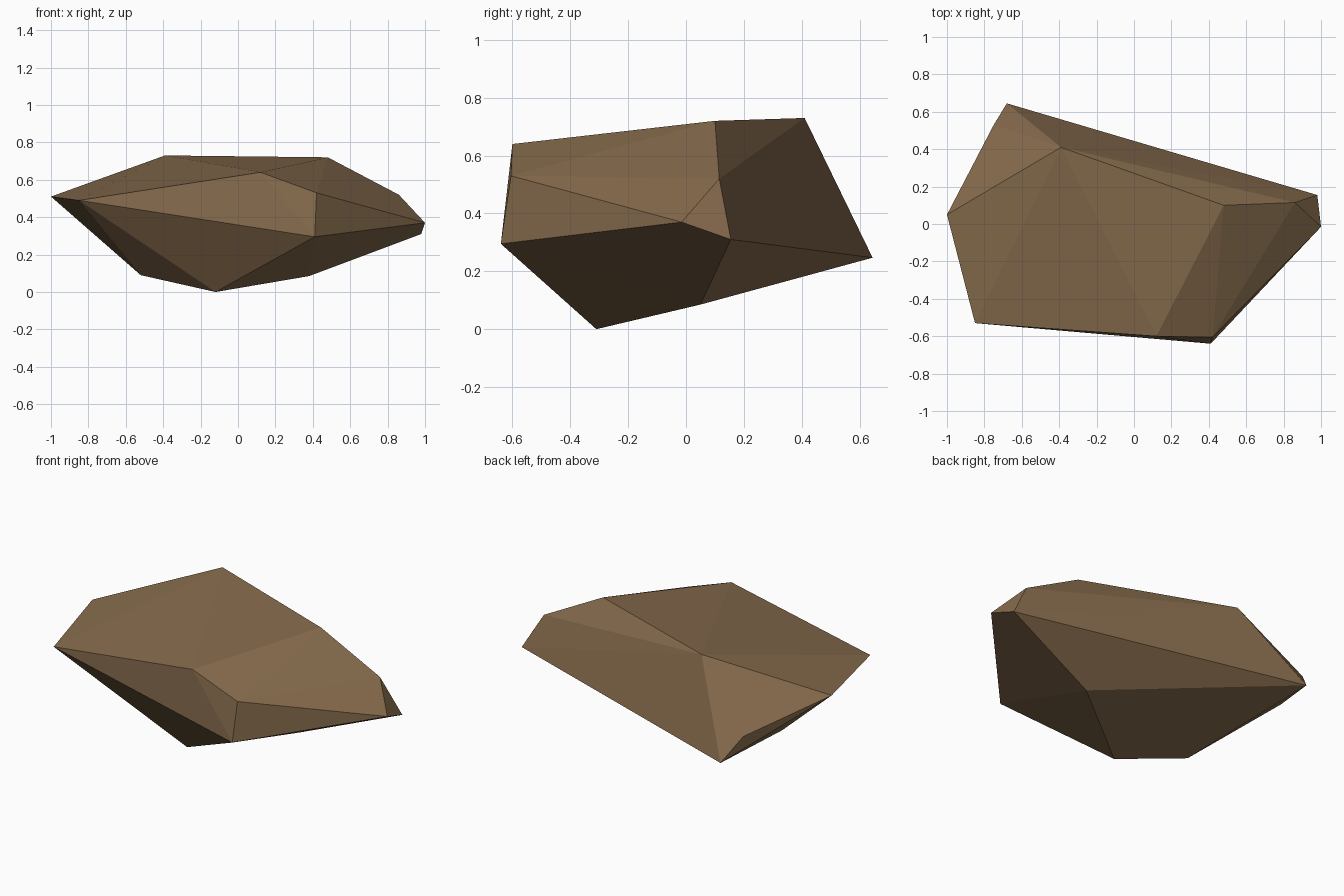
import bpy
import bmesh

# Remove the default object
default_cube = bpy.data.objects.get("Cube")
if default_cube is not None:
    bpy.data.objects.remove(default_cube, do_unlink=True)


def flat_material(name, colour):
    material = bpy.data.materials.new(name)
    material.use_nodes = True
    material.diffuse_color = colour
    shader = material.node_tree.nodes["Principled BSDF"]
    shader.inputs["Base Color"].default_value = colour
    shader.inputs["Roughness"].default_value = 1
    return material


def faceted_stone(name, corners, material):
    """Wrap a tight convex shell of flat facets around the given corners."""
    shell = bmesh.new()
    for corner in corners:
        shell.verts.new(corner)
    hull = bmesh.ops.convex_hull(shell, input=shell.verts)
    leftovers = {v for v in hull["geom_interior"] if isinstance(v, bmesh.types.BMVert)}
    bmesh.ops.delete(shell, geom=list(leftovers), context="VERTS")
    bmesh.ops.recalc_face_normals(shell, faces=shell.faces)
    for face in shell.faces:
        face.smooth = False

    mesh = bpy.data.meshes.new(name)
    shell.to_mesh(mesh)
    shell.free()
    mesh.materials.append(material)
    stone = bpy.data.objects.new(name, mesh)
    bpy.context.scene.collection.objects.link(stone)
    return stone


# Crown: the corners around the sloping top facet
crown = [(-.39, .41, .73), (.48, .1, .72), (.12, -.6, .64), (.42, -.605, .53),
         (.86, .115, .52), (-1, .05, .51), (-.85, -.53, .49)]

# Girdle: the widest corners around the middle
girdle = [(-.75, .53, .38), (1, -.015, .37), (.98, .155, .31),
          (.41, -.64, .295), (-.68, .645, .247)]

# Keel: the low corners the stone rests on
keel = [(-.52, -.167, .09), (.38, .05, .085), (-.12, -.31, 0)]

brown = flat_material("earth brown", (.235, .145, .072, 1))
faceted_stone("boulder", crown + girdle + keel, brown)
